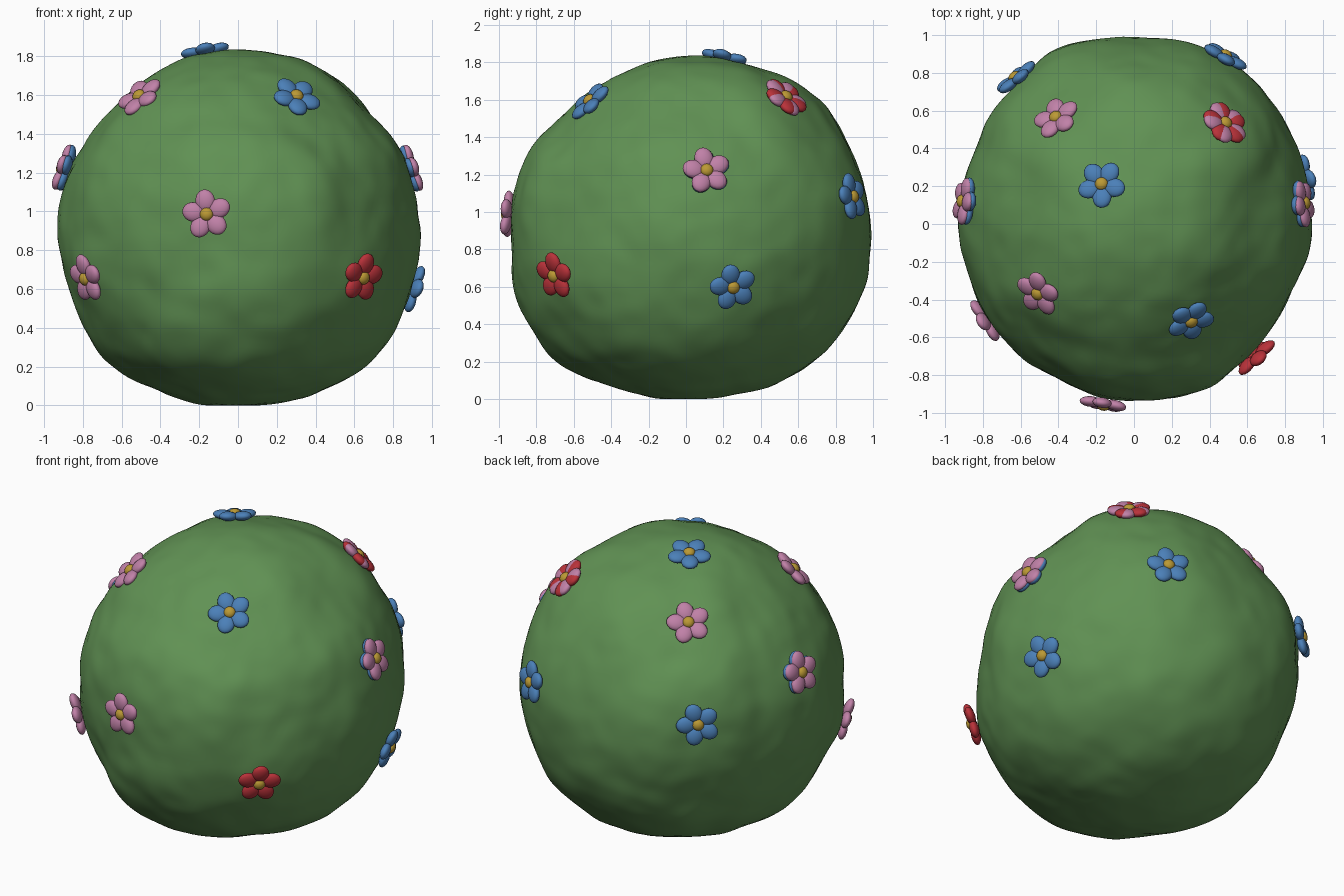
import bpy, bmesh, math
from mathutils import Vector, Matrix, noise

if "Cube" in bpy.data.objects:
    bpy.data.objects.remove(bpy.data.objects["Cube"])

CENTRE = Vector((0, 0, 0.92))


def material(name, rgb):
    m = bpy.data.materials.new(name)
    m.diffuse_color = (*rgb, 1)
    m.use_nodes = True
    m.node_tree.nodes["Principled BSDF"].inputs["Base Color"].default_value = m.diffuse_color
    return m


GREEN = material("leaf green", (0.118, 0.285, 0.088))
PINK = material("pink", (0.53, 0.22, 0.39))
BLUE = material("blue", (0.07, 0.215, 0.48))
RED = material("red", (0.49, 0.032, 0.042))
YELLOW = material("yellow", (0.5, 0.32, 0.035))

# Flowers: name, colour, position, spin in degrees, tilt of the facing direction
FLOWERS = [
    ("front_flower", PINK, (-0.16, -0.95, 0.985), 8, (0, 0, 0)),
    ("front_right_low_flower", RED, (0.64, -0.70, 0.66), -5, (0, 0, 0)),
    ("front_left_low_flower", PINK, (-0.78, -0.505, 0.655), 0, (0, 0, 0)),
    ("front_left_high_flower", PINK, (-0.505, -0.365, 1.59), -30, (0, -0.1, 0)),
    ("front_right_high_flower", BLUE, (0.30, -0.51, 1.59), 25, (0, -0.15, 0)),
    ("top_flower", BLUE, (-0.17, 0.21, 1.82), 35, (0, 0, 0)),
    ("right_flower", PINK, (0.895, 0.11, 1.22), 10, (0, 0, 0)),
    ("right_under_flower", BLUE, (0.882, 0.112, 1.216), 10, (0, -0.06, 0)),
    ("left_flower", PINK, (-0.90, 0.12, 1.22), 0, (0, 0, 0)),
    ("left_under_flower", BLUE, (-0.882, 0.121, 1.217), 0, (0, -0.05, -0.05)),
    ("right_low_flower", BLUE, (0.90, 0.25, 0.60), 15, (0, 0, 0)),
    ("back_right_high_flower", RED, (0.48, 0.53, 1.61), 10, (0, 0, 0)),
    ("back_right_pink_flower", PINK, (0.48, 0.53, 1.61), 26, (0.01, 0.01, -0.02)),
    ("back_left_high_flower", PINK, (-0.41, 0.56, 1.575), 15, (0, 0, 0)),
    ("back_right_flower", BLUE, (0.48, 0.885, 1.08), 10, (0, 0, 0)),
    ("back_left_flower", BLUE, (-0.625, 0.77, 1.06), 20, (0, 0, 0)),
]

# Bush outline radii every 22.5 degrees, in the front, side and top planes
FRONT = [.94, .92, .88, .935, .905, .91, .88, .885, .94, .93, .97, .94, .92, .945, .975, .96]
SIDE = [.985, .975, .99, .93, .92, .885, .885, .935, .935, .985, 1.0, .94, .915, .95, 1.0, 1.01]
TOP = [.93, .955, .975, 1.01, .98, 1.02, .95, .93, .92, .905, .92, .91, .94, .96, .89, .905]

samples = []
for i in range(16):
    c, s = math.cos(i * math.pi / 8), math.sin(i * math.pi / 8)
    samples += [(Vector((c, 0, s)), FRONT[i]), (Vector((0, c, s)), SIDE[i]),
                (Vector((c, s, 0)), TOP[i])]
for f in FLOWERS:  # the surface lies just under each flower
    d = Vector(f[2]) - CENTRE
    samples.append((d.normalized(), d.length - 0.014))


def bush_radius(d):
    total = weight = 0
    for s, r in samples:
        w = math.exp(32 * (d.dot(s) - 1))
        total += w * r
        weight += w
    lumps = 0.014 * noise.noise(d * 3.6) + 0.006 * noise.noise(d * 8)
    return total / weight + lumps


def finish(name, bm, mats):
    me = bpy.data.meshes.new(name)
    for f in bm.faces:
        f.smooth = True
    bm.to_mesh(me)
    bm.free()
    for m in mats:
        me.materials.append(m)
    ob = bpy.data.objects.new(name, me)
    bpy.context.collection.objects.link(ob)
    return ob


# Lumpy round bush
bm = bmesh.new()
bmesh.ops.create_icosphere(bm, subdivisions=6, radius=1)
for v in bm.verts:
    d = v.co.normalized()
    v.co = CENTRE + d * bush_radius(d)
    v.co.z = max(v.co.z, 0)
finish("bush", bm, [GREEN])


def flower(name, colour, pos, spin, tilt):
    bm = bmesh.new()
    # Five broad rounded petals that meet in the middle
    for i in range(5):
        m = (Matrix.Rotation(math.radians(90 + spin + 72 * i), 4, 'Z')
             @ Matrix.Translation((0.07, 0, 0.002))
             @ Matrix.Rotation(math.radians(-5), 4, 'Y')
             @ Matrix.Diagonal((0.06, 0.051, 0.028, 1)))
        bmesh.ops.create_uvsphere(bm, u_segments=18, v_segments=10, radius=1, matrix=m)
    n = len(bm.faces)
    # Yellow button
    bmesh.ops.create_uvsphere(bm, u_segments=16, v_segments=10, radius=1,
                              matrix=Matrix.Translation((0, 0, 0.013))
                              @ Matrix.Diagonal((0.035, 0.035, 0.026, 1)))
    for k, f in enumerate(bm.faces):
        f.material_index = int(k >= n)
    ob = finish(name, bm, [colour, YELLOW])
    p = Vector(pos)
    out = (p - CENTRE).normalized() + Vector(tilt)
    ob.matrix_world = Matrix.Translation(p) @ out.to_track_quat('Z', 'Y').to_matrix().to_4x4()


for f in FLOWERS:
    flower(*f)
